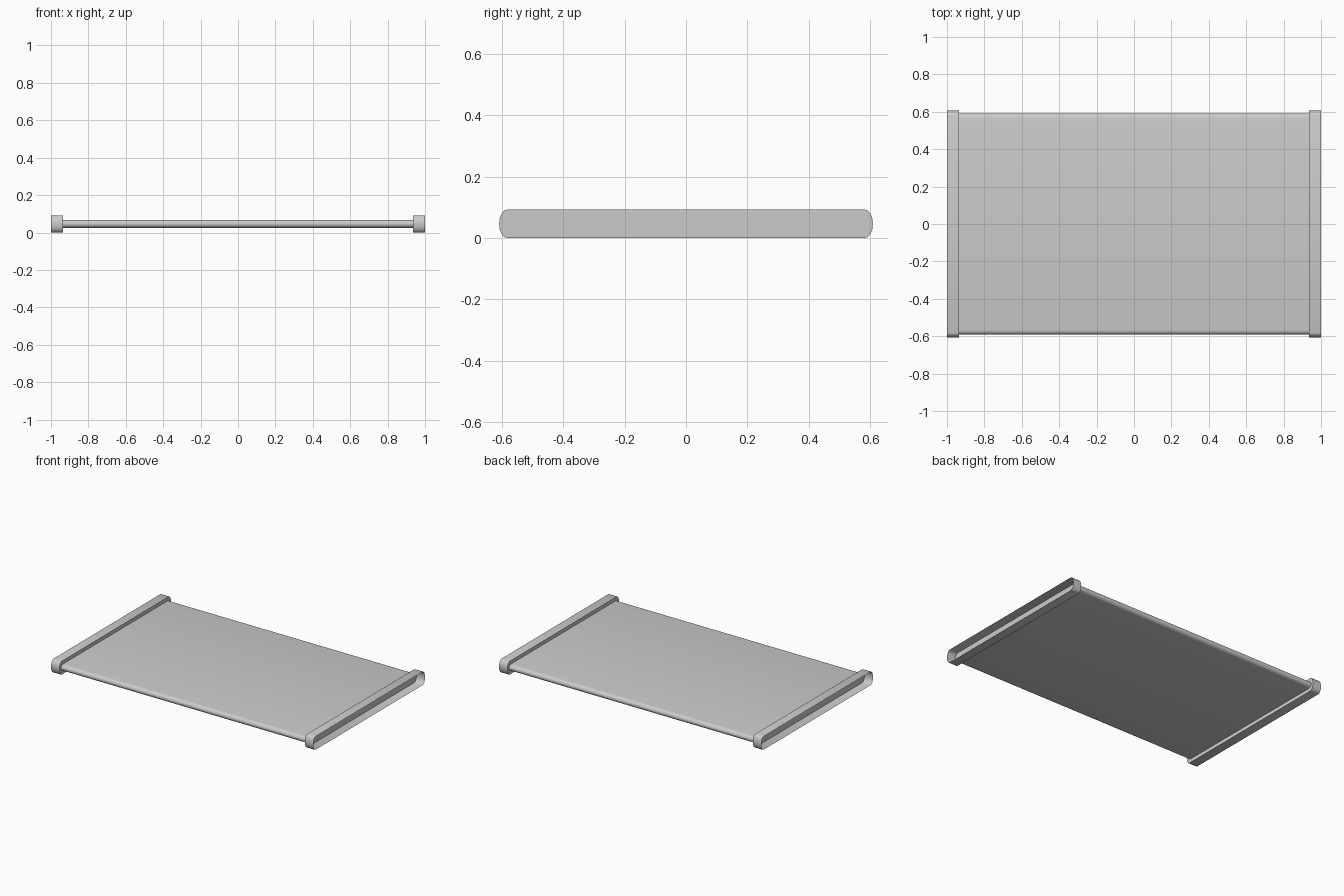
import bpy, bmesh, math

if "Cube" in bpy.data.objects:
    bpy.data.objects.remove(bpy.data.objects["Cube"])

ZC = 0.046      # mid height
X_IN, X_OUT = 0.936, 1.0
SEG = 8         # segments per rounded edge


def profile(half_y, half_z, edge):
    """Flat slab section with rounded (elliptical) long edges."""
    pts = []
    for side in (1, -1):
        for i in range(SEG + 1):
            a = -math.pi / 2 + math.pi * i / SEG
            pts.append((side * (half_y - edge + edge * math.cos(a)),
                        ZC + side * half_z * math.sin(a)))
    return pts


def loft(name, rings, close_ends=False):
    """Skin a list of (x, profile) rings into one mesh."""
    bm = bmesh.new()
    loops = [[bm.verts.new((x, y, z)) for y, z in pts] for x, pts in rings]
    for a, b in zip(loops, loops[1:]):
        n = len(a)
        for i in range(n):
            j = (i + 1) % n
            bm.faces.new((a[i], a[j], b[j], b[i]))
    if close_ends:
        bm.faces.new(loops[0])
        bm.faces.new(loops[-1])
    bmesh.ops.recalc_face_normals(bm, faces=bm.faces[:])
    mesh = bpy.data.meshes.new(name)
    bm.to_mesh(mesh)
    bm.free()
    ob = bpy.data.objects.new(name, mesh)
    bpy.context.collection.objects.link(ob)
    bpy.ops.object.select_all(action='DESELECT')
    ob.select_set(True)
    bpy.context.view_layer.objects.active = ob
    bpy.ops.object.shade_smooth_by_angle(angle=math.radians(35))
    return ob


slab = profile(0.591, 0.0215, 0.024)
rim = profile(0.608, 0.046, 0.026)

# Flat panel with rounded long edges
loft("panel", [(-X_IN, slab), (X_IN, slab)], close_ends=True)

# End rims: a flange around the panel end and a thin wall open to the outside
for side, name in ((-1, "left_rim"), (1, "right_rim")):
    loft(name, [(side * X_IN, slab), (side * X_IN, rim), (side * X_OUT, rim)])
